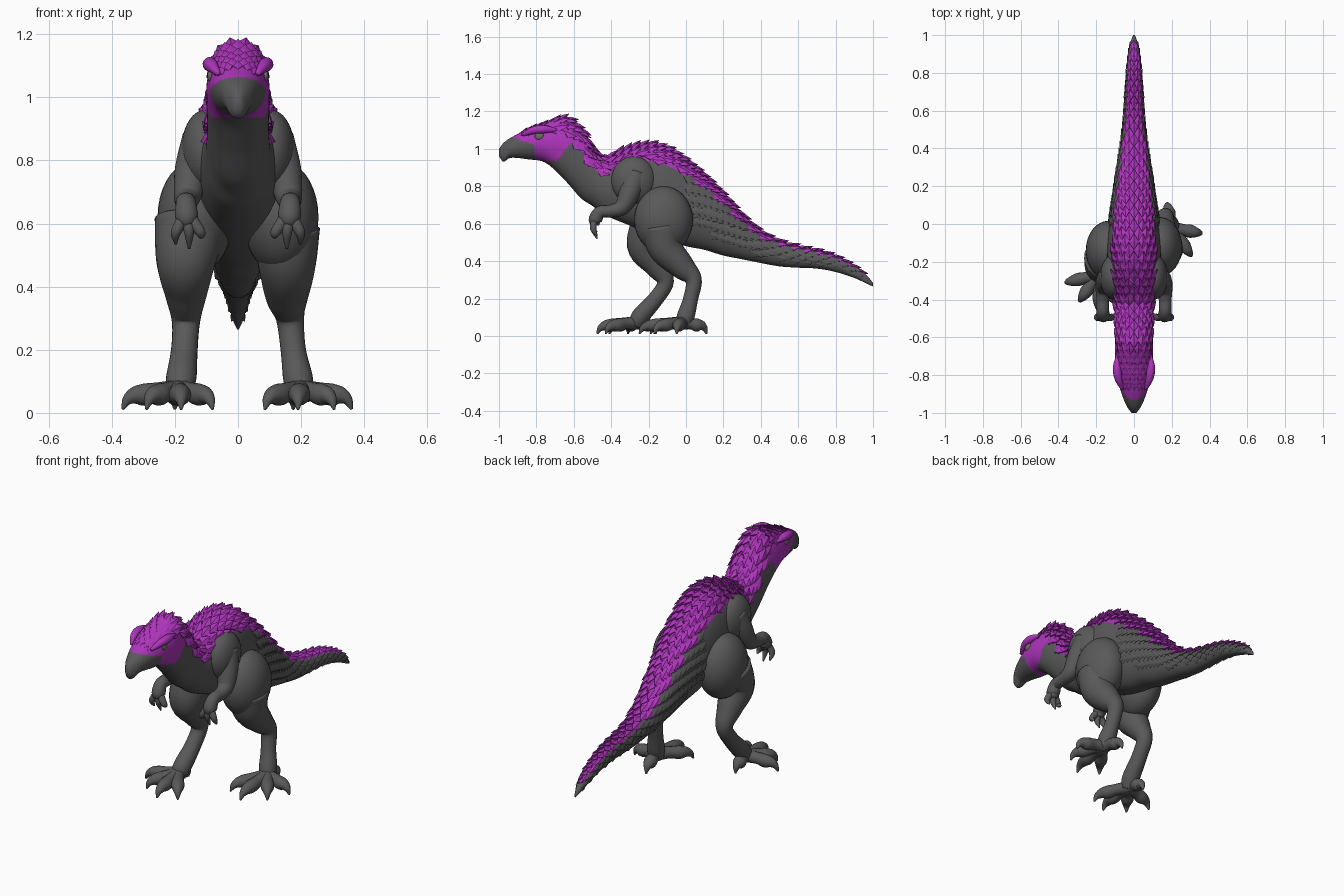
import bpy, bmesh, math
from mathutils import Vector as V, Matrix

if "Cube" in bpy.data.objects:
    bpy.data.objects.remove(bpy.data.objects["Cube"])

def material(name, col):
    m = bpy.data.materials.new(name)
    m.diffuse_color = (*col, 1)
    m.use_nodes = True
    m.node_tree.nodes["Principled BSDF"].inputs["Base Color"].default_value = m.diffuse_color
    return m

grey = material("slate grey", (0.10, 0.10, 0.102))
purple = material("violet purple", (0.42, 0.035, 0.50))
eye_grey = material("eye grey", (0.16, 0.15, 0.14))

def finish(bm, name, mats, smooth=True):
    bmesh.ops.recalc_face_normals(bm, faces=bm.faces)
    for f in bm.faces:
        f.smooth = smooth
    me = bpy.data.meshes.new(name)
    bm.to_mesh(me)
    bm.free()
    ob = bpy.data.objects.new(name, me)
    bpy.context.collection.objects.link(ob)
    for m in mats:
        me.materials.append(m)
    return ob

def skin(bm, rings):
    vs = [[bm.verts.new(p) for p in r] for r in rings]
    n = len(vs[0])
    for a, b in zip(vs, vs[1:]):
        for i in range(n):
            bm.faces.new((a[i], a[(i + 1) % n], b[(i + 1) % n], b[i]))
    bm.faces.new(vs[0])
    bm.faces.new(vs[-1])

# Body stations: y, top z, bottom z, half width
ST = [(-1, 1.0, .962, .012), (-.978, 1.03, .932, .03), (-.94, 1.058, .952, .05),
      (-.85, 1.105, .945, .08), (-.75, 1.14, .925, .098), (-.65, 1.165, .835, .1),
      (-.56, 1.1, .735, .098), (-.5, 1.0, .695, .1), (-.44, .955, .65, .107),
      (-.3, 1.005, .59, .135), (-.2, 1.022, .55, .142), (-.1, 1.0, .51, .14),
      (0, .935, .48, .13), (.1, .85, .46, .115), (.2, .75, .43, .1), (.3, .64, .41, .085),
      (.4, .555, .39, .07), (.5, .505, .372, .058), (.6, .477, .365, .05),
      (.7, .457, .36, .045), (.8, .427, .342, .038), (.9, .375, .31, .028),
      (.97, .32, .278, .016), (1, .283, .264, .005)]

def station(y):
    """Smooth cubic interpolation of the station table."""
    y = min(max(y, -1), 1)
    i = max(k for k in range(len(ST) - 1) if ST[k][0] <= y)
    slope = lambda k, c: ((ST[min(k + 1, len(ST) - 1)][c] - ST[max(k - 1, 0)][c]) /
                          (ST[min(k + 1, len(ST) - 1)][0] - ST[max(k - 1, 0)][0]))
    d = ST[i + 1][0] - ST[i][0]
    t = (y - ST[i][0]) / d
    return [(2*t**3 - 3*t*t + 1) * ST[i][c] + (3*t*t - 2*t**3) * ST[i + 1][c]
            + d * ((t**3 - 2*t*t + t) * slope(i, c) + (t**3 - t*t) * slope(i + 1, c))
            for c in (1, 2, 3)]

def surf(y, a):
    top, bot, w = station(y)
    s = math.sin(a)
    return V((w * math.copysign(abs(s) ** .85, s), y, (top + bot) / 2 + (top - bot) / 2 * math.cos(a)))

def is_purple(y, z, a):
    """Painted mask on the head, then a band down the back."""
    if y > .95:
        return False
    if y < -.6:
        front = -.81 - max(z - 1.02, 0) * 2.7
        return y > front and z > max(.935, .95 + 1.25 * (y + .68))
    lim = 70 - 22 * min(max((y + .5) / .2, 0), 1)
    return abs(a) < math.radians(lim)

# Head, torso and tail as one loft
N, R = 64, 200
bm = bmesh.new()
skin(bm, [[surf(-1 + 2 * k / R, 2 * math.pi * i / N) for i in range(N)] for k in range(R + 1)])
for f in bm.faces:
    c = f.calc_center_median()
    top, bot, w = station(c.y)
    a = math.acos(min(max((c.z - (top + bot) / 2) / ((top - bot) / 2), -1), 1))
    f.material_index = int(is_purple(c.y, c.z, a))
finish(bm, "body", [grey, purple])

# Overlapping pointed scales
def add_scale(bm, y, a, length, width, lift):
    p = surf(y, a)
    t = (surf(y + .01, a) - surf(y - .01, a)).normalized()
    u = surf(y, a + .05) - surf(y, a - .05)
    u = (u - t * u.dot(t)).normalized()
    n = u.cross(t)
    if n.dot(p - V((0, y, sum(station(y)[:2]) / 2))) < 0:
        n = -n
    P = lambda l, s, h: bm.verts.new(p + t * l * length + u * s * width + n * h * lift)
    front, ridge, tip = P(-.35, 0, .0), P(.15, 0, .75), P(.65, 0, 1)
    l, r, l0, r0, under = P(.15, -.5, .3), P(.15, .5, .3), P(.1, -.5, -.5), P(.1, .5, -.5), P(.3, 0, -.4)
    for q in ((front, ridge, l), (front, r, ridge), (ridge, tip, l), (ridge, r, tip),
              (l, tip, under, l0), (r, r0, under, tip), (front, l, l0), (front, r0, r)):
        bm.faces.new(q)

back, side = bmesh.new(), bmesh.new()
y, row = -.87, 0
while y < .955:
    s = 1
    if y < -.6:
        s = .55 + .45 * (y + .87) / .27
    elif y > .3:
        s = 1 - .5 * (y - .3) / .65
    top, bot, w = station(y)
    step = .046 * s / ((w + (top - bot) / 2) / 2)
    for j in range(-30, 31):
        a = (j + .5 * (row % 2)) * step
        if abs(a) > 2.1:
            continue
        p = surf(y, a)
        if is_purple(y, p.z, a):
            if y < -.62 and abs(a) > 1.0:
                continue
            lift = s * (.027 - .008 * abs(a))
            if y < -.7:
                lift *= .6
            add_scale(back, y, a, .085 * s, .052 * s, lift)
        elif y > -.02:
            add_scale(side, y, a, .08 * s, .05 * s, .013 * s)
    slope = (station(y + .01)[0] - station(y - .01)[0]) / .02
    y += .045 * s / math.sqrt(1 + slope * slope)
    row += 1
finish(back, "back_scales", [purple], False)
finish(side, "tail_side_scales", [grey], False)

# Limb helpers: tube through (x, y, z, radius) points, and ellipsoid
def add_tube(bm, pts, n=16, sub=6):
    q = [V(p) for p in pts]
    q = [2 * q[0] - q[1]] + q + [2 * q[-1] - q[-2]]
    path = []
    for i in range(1, len(q) - 2):
        a, b, c, d = q[i - 1:i + 3]
        for k in range(sub + (i == len(q) - 3)):
            t = k / sub
            path.append(.5 * (2*b + (c - a)*t + (2*a - 5*b + 4*c - d)*t*t + (3*b - a - 3*c + d)*t**3))
    pos = [p.to_3d() for p in path]
    tan = [(pos[min(i + 1, len(pos) - 1)] - pos[max(i - 1, 0)]).normalized() for i in range(len(pos))]
    u = tan[0].orthogonal().normalized()
    rings = []
    for i, (p, t) in enumerate(zip(pos, tan)):
        if i:
            u = tan[i - 1].rotation_difference(t) @ u
        v = t.cross(u)
        r = max(path[i].w, .003)
        rings.append([p + r * (u * math.cos(g) + v * math.sin(g))
                      for g in (2 * math.pi * k / n for k in range(n))])
    skin(bm, rings)

def add_ball(bm, c, r):
    bmesh.ops.create_uvsphere(bm, u_segments=32, v_segments=18, radius=1,
                              matrix=Matrix.Translation(c) @ Matrix.Diagonal((*r, 1)))

# Legs: the left one steps forward, the right one stays back
LEGS = {
    "right": ((.135, -.12, .62),
              [(.15, -.13, .58, .11), (.155, -.11, .47, .092), (.155, -.02, .37, .068), (.165, .04, .3, .045),
               (.175, .025, .2, .04), (.19, 0, .11, .047), (.2, -.02, .06, .04)],
              [(.085, -.19), (.19, -.25), (.305, -.17), (.36, -.05), (.175, .11)]),
    "left": ((-.135, -.14, .62),
             [(-.15, -.18, .6, .115), (-.165, -.22, .48, .095), (-.165, -.16, .38, .068), (-.165, -.11, .29, .045),
              (-.17, -.16, .2, .042), (-.18, -.24, .11, .048), (-.19, -.27, .06, .04)],
             [(-.08, -.43), (-.18, -.475), (-.29, -.41), (-.365, -.31), (-.2, -.16)]),
}
for name, (hip, path, toes) in LEGS.items():
    bm = bmesh.new()
    add_ball(bm, hip, (.12, .157, .18))
    add_tube(bm, path, 24)
    finish(bm, name + "_leg", [grey])
    bm = bmesh.new()
    fx, fy = path[-1][:2]
    for tx, ty in toes:
        L = lambda k: (fx + (tx - fx) * k, fy + (ty - fy) * k)
        add_tube(bm, [(*L(0), .07, .036), (*L(.35), .066, .031), (*L(.6), .058, .035),
                      (*L(.78), .055, .028), (*L(.92), .04, .017), (*L(1), .011, .004)])
    finish(bm, name + "_foot", [grey])

# Arms, hands, brows and eyes, mirrored left and right
for sx, name in ((1, "right"), (-1, "left")):
    bm = bmesh.new()
    add_ball(bm, (sx * .105, -.28, .83), (.075, .12, .13))
    add_tube(bm, [(sx * .11, -.27, .86, .07), (sx * .143, -.3, .77, .058), (sx * .16, -.34, .69, .044),
                  (sx * .165, -.4, .668, .034), (sx * .165, -.46, .662, .033), (sx * .163, -.485, .62, .036),
                  (sx * .163, -.485, .59, .02)], 20)
    for fx, fz in ((.118, .555), (.155, .52), (.197, .535)):
        add_tube(bm, [(sx * .163, -.475, .64, .02), (sx * (fx + .163) / 2, -.492, .605, .019),
                      (sx * fx, -.495, .57, .016), (sx * fx, -.475, fz, .004)], 12)
    finish(bm, name + "_arm", [grey])
    bm = bmesh.new()
    add_tube(bm, [(sx * .062, -.875, 1.075, .008), (sx * .082, -.82, 1.098, .02),
                  (sx * .09, -.76, 1.105, .022), (sx * .085, -.69, 1.1, .008)], 14)
    finish(bm, name + "_brow", [purple])
    bm = bmesh.new()
    add_ball(bm, surf(-.785, sx * 1.2), (.009, .024, .02))
    finish(bm, name + "_eye", [eye_grey])
